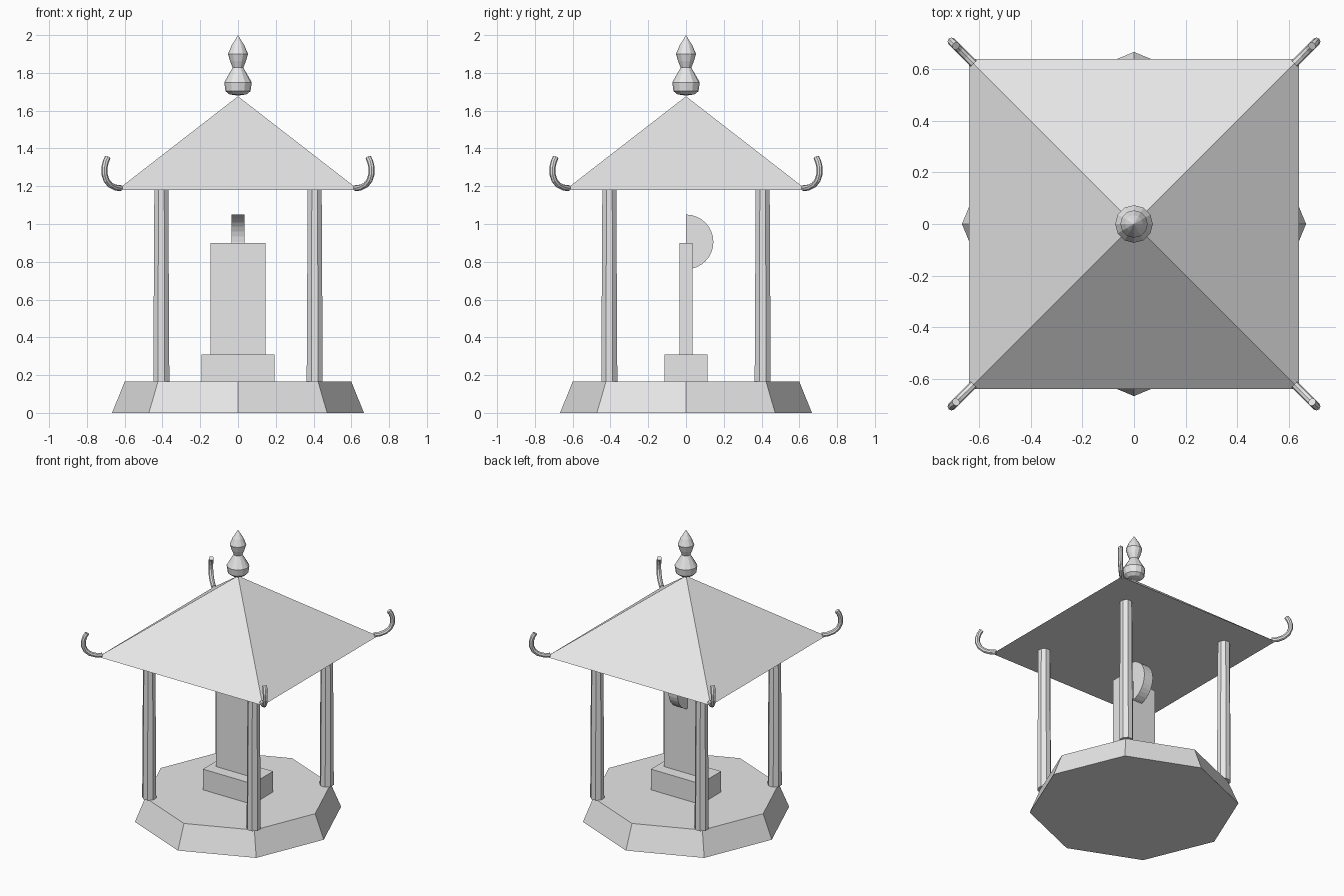
import bpy
import bmesh
from math import pi, cos, sin
from mathutils import Matrix

cube = bpy.data.objects.get("Cube")
if cube:
    bpy.data.objects.remove(cube, do_unlink=True)

stone = bpy.data.materials.new("pale_grey")
stone.use_nodes = True
GREY = (0.8, 0.8, 0.8, 1)
stone.diffuse_color = GREY
stone.node_tree.nodes["Principled BSDF"].inputs["Base Color"].default_value = GREY


def add_object(name, bm):
    bmesh.ops.recalc_face_normals(bm, faces=bm.faces)
    mesh = bpy.data.meshes.new(name)
    bm.to_mesh(mesh)
    bm.free()
    mesh.materials.append(stone)
    obj = bpy.data.objects.new(name, mesh)
    bpy.context.collection.objects.link(obj)
    return obj


def frustum(name, sides, r_low, r_high, z_low, z_high, x=0, y=0, turn=0):
    bm = bmesh.new()
    place = Matrix.Translation((x, y, (z_low + z_high) / 2)) @ Matrix.Rotation(turn, 4, "Z")
    bmesh.ops.create_cone(bm, cap_ends=True, segments=sides, radius1=r_low,
                          radius2=r_high, depth=z_high - z_low, matrix=place)
    return add_object(name, bm)


def box(name, width, depth, z_low, z_high):
    bm = bmesh.new()
    place = Matrix.Translation((0, 0, (z_low + z_high) / 2)) @ Matrix.Diagonal(
        (width, depth, z_high - z_low, 1))
    bmesh.ops.create_cube(bm, size=1, matrix=place)
    return add_object(name, bm)


def lathe(name, profile, sides):
    bm = bmesh.new()
    verts = [bm.verts.new((r, 0, z)) for r, z in profile]
    edges = [bm.edges.new(pair) for pair in zip(verts, verts[1:])]
    bmesh.ops.spin(bm, geom=verts + edges, cent=(0, 0, 0), axis=(0, 0, 1),
                   angle=2 * pi, steps=sides, use_duplicate=False)
    bmesh.ops.remove_doubles(bm, verts=bm.verts, dist=0.0005)
    return add_object(name, bm)


def tube(name, points, radius):
    curve = bpy.data.curves.new(name, "CURVE")
    curve.dimensions = "3D"
    curve.bevel_depth = radius
    curve.bevel_resolution = 2
    curve.use_fill_caps = True
    spline = curve.splines.new("POLY")
    spline.points.add(len(points) - 1)
    for point, co in zip(spline.points, points):
        point.co = (*co, 1)
    spline.use_smooth = False
    curve.materials.append(stone)
    obj = bpy.data.objects.new(name, curve)
    bpy.context.collection.objects.link(obj)
    bpy.ops.object.select_all(action="DESELECT")
    obj.select_set(True)
    bpy.context.view_layer.objects.active = obj
    bpy.ops.object.convert(target="MESH")


# Octagonal platform and the tablet on its plinth
frustum("platform", 8, 0.667, 0.6, 0, 0.165)
box("plinth", 0.385, 0.23, 0.165, 0.31)
box("tablet", 0.29, 0.07, 0.31, 0.9)

# Half-round crest behind the tablet, open along its flat side
bm = bmesh.new()
STEPS, RADIUS, MID = 16, 0.145, 0.905
rims = []
for x in (-0.035, 0.035):
    angles = [pi * i / STEPS for i in range(STEPS + 1)]
    rims.append([bm.verts.new((x, RADIUS * sin(a), MID + RADIUS * cos(a))) for a in angles])
    bm.faces.new(rims[-1])
for i in range(STEPS):
    bm.faces.new((rims[0][i], rims[0][i + 1], rims[1][i + 1], rims[1][i]))
add_object("tablet_crest", bm)

# Columns and upturned eave hooks at the four corners
HOOK = [(0.622, 1.19), (0.65, 1.193), (0.677, 1.207), (0.697, 1.232),
        (0.707, 1.265), (0.707, 1.3), (0.7, 1.33), (0.69, 1.352)]
for sx, side in ((1, "left"), (-1, "right")):
    for sy, end in ((-1, "front"), (1, "back")):
        frustum(f"{end}_{side}_column", 8, 0.046, 0.04, 0.165, 1.182,
                sx * 0.406, sy * 0.406, pi / 8)
        tube(f"{end}_{side}_eave_hook", [(sx * d, sy * d, z) for d, z in HOOK], 0.016)

# Pyramid roof and turned finial
frustum("roof", 4, 0.64 * 2 ** 0.5, 0, 1.18, 1.676, turn=pi / 4)
lathe("finial", [(0, 1.68), (0.045, 1.686), (0.066, 1.703), (0.073, 1.75),
                 (0.028, 1.828), (0.042, 1.862), (0.053, 1.9),
                 (0.034, 1.945), (0.013, 1.978), (0, 2.0)], 12)
